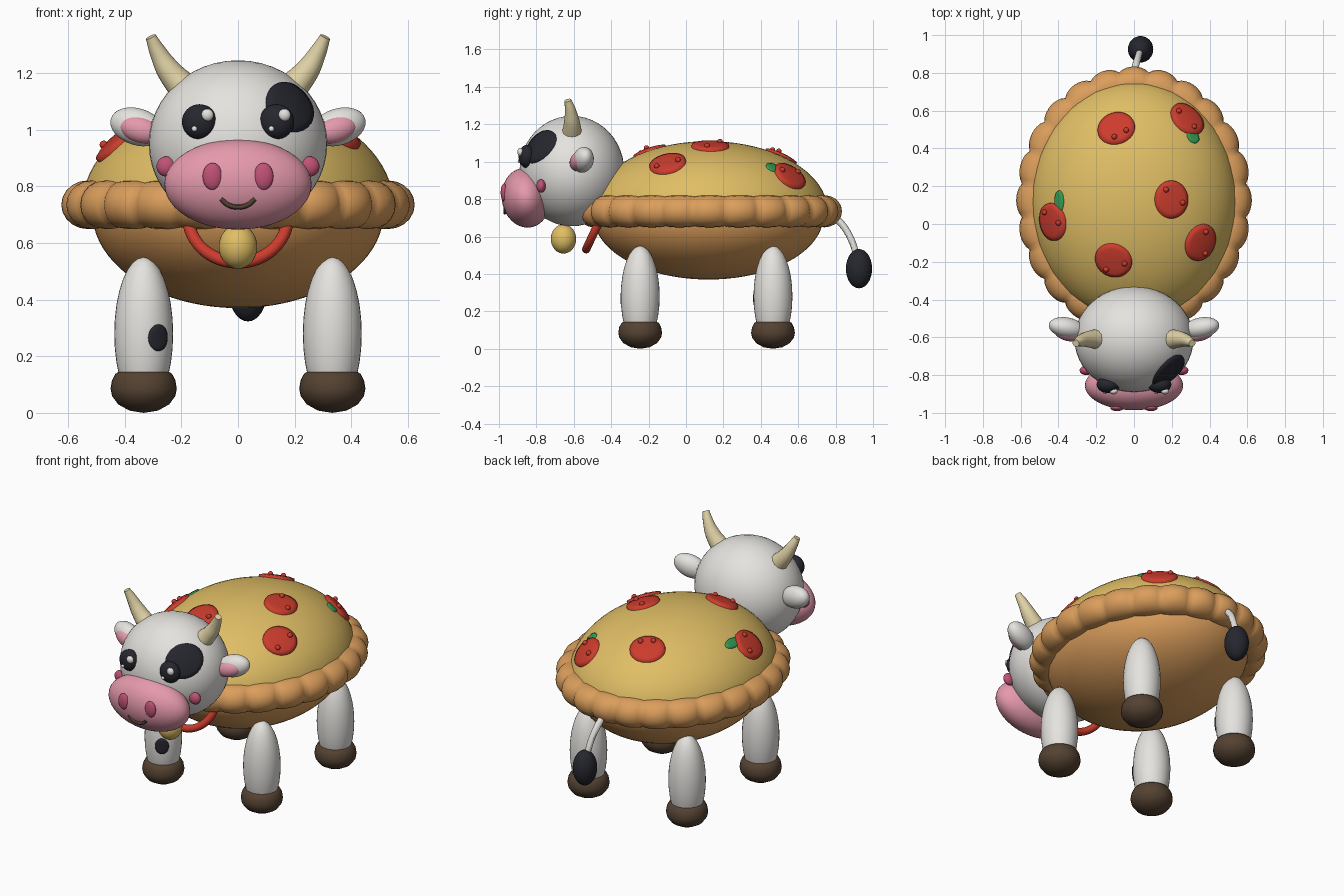
import bpy, bmesh, math
from mathutils import Vector

if "Cube" in bpy.data.objects:
    bpy.data.objects.remove(bpy.data.objects["Cube"])


def material(name, r, g, b):
    m = bpy.data.materials.new(name)
    lin = [((c / 255 + 0.055) / 1.055) ** 2.4 for c in (r, g, b)]
    m.diffuse_color = (*lin, 1)
    m.use_nodes = True
    m.node_tree.nodes["Principled BSDF"].inputs["Base Color"].default_value = m.diffuse_color
    return m


WHITE = material("white", 229, 227, 223)
BLACK = material("black", 38, 39, 47)
PINK = material("pink", 229, 153, 172)
ROSE = material("rose", 192, 82, 118)
CHEESE = material("cheese_yellow", 224, 190, 101)
CRUST = material("crust_brown", 219, 158, 92)
RED = material("red", 204, 60, 45)
HOOF = material("hoof_brown", 84, 66, 50)
HORN = material("horn_cream", 224, 210, 166)
GREEN = material("green", 52, 155, 85)


def finish(ob, name, mat):
    ob.name = name
    ob.data.materials.clear()
    ob.data.materials.append(mat)
    for p in ob.data.polygons:
        p.use_smooth = True
    return ob


def from_bmesh(bm, name, mat):
    bmesh.ops.remove_doubles(bm, verts=bm.verts, dist=1e-5)
    bmesh.ops.recalc_face_normals(bm, faces=bm.faces)
    me = bpy.data.meshes.new(name)
    bm.to_mesh(me)
    bm.free()
    ob = bpy.data.objects.new(name, me)
    bpy.context.collection.objects.link(ob)
    return finish(ob, name, mat)


def ellipsoid(name, mat, loc, radii, rot=(0, 0, 0), seg=32):
    bpy.ops.mesh.primitive_uv_sphere_add(segments=seg, ring_count=seg // 2,
                                         location=loc, rotation=rot)
    ob = bpy.context.object
    ob.scale = radii
    return finish(ob, name, mat)


def lathe(name, mat, loc, profile, sx=1, sy=1, seg=64):
    """Spin (radius, height) points around z, stretched by sx and sy."""
    bm = bmesh.new()
    rings = [[bm.verts.new((loc[0] + r * sx * math.cos(a), loc[1] + r * sy * math.sin(a), loc[2] + z))
              for a in (2 * math.pi * i / seg for i in range(seg))]
             for r, z in profile]
    for lo, hi in zip(rings, rings[1:]):
        for i in range(seg):
            j = (i + 1) % seg
            bm.faces.new((lo[i], lo[j], hi[j], hi[i]))
    return from_bmesh(bm, name, mat)


def tube(name, mat, points):
    """Smooth round tube through (x, y, z, radius) points."""
    cu = bpy.data.curves.new(name, 'CURVE')
    cu.dimensions = '3D'
    cu.bevel_depth = 1
    cu.bevel_resolution = 4
    cu.use_fill_caps = True
    sp = cu.splines.new('BEZIER')
    sp.bezier_points.add(len(points) - 1)
    for bp, (x, y, z, r) in zip(sp.bezier_points, points):
        bp.co = (x, y, z)
        bp.radius = r
        bp.handle_left_type = bp.handle_right_type = 'AUTO'
    ob = bpy.data.objects.new(name, cu)
    bpy.context.collection.objects.link(ob)
    bpy.ops.object.select_all(action='DESELECT')
    ob.select_set(True)
    bpy.context.view_layer.objects.active = ob
    bpy.ops.object.convert(target='MESH')
    ob = finish(bpy.context.object, name, mat)
    bpy.ops.object.shade_smooth_by_angle()
    return ob


def on_surface(p, c, r, h):
    """Push a point onto an ellipsoid, then h outward along its normal."""
    d = Vector([(p[i] - c[i]) / r[i] for i in range(3)]).normalized()
    n = Vector([d[i] / r[i] for i in range(3)]).normalized()
    return Vector([c[i] + d[i] * r[i] for i in range(3)]) + n * h, n


def patch(name, mat, at, c, r, a, b, h=0.005, turn=0, seg=32):
    """Round plate a by b that hugs an ellipsoid; returns a point finder."""
    mid, n = on_surface(at, c, r, 0)
    u = Vector((0, 0, 1)).cross(n).normalized()
    v = n.cross(u)
    u, v = u * math.cos(turn) + v * math.sin(turn), v * math.cos(turn) - u * math.sin(turn)

    def spot(rho, ang, lift):
        return on_surface(mid + u * a * rho * math.cos(ang) + v * b * rho * math.sin(ang), c, r, lift)[0]
    bm = bmesh.new()
    rings = [[bm.verts.new(spot(rho, 2 * math.pi * i / seg, lift)) for i in range(seg)]
             for rho, lift in ((0.02, h), (0.35, h), (0.7, h), (0.94, h * 0.8), (1, -0.01))]
    bm.faces.new(rings[0])
    for lo, hi in zip(rings, rings[1:]):
        for i in range(seg):
            j = (i + 1) % seg
            bm.faces.new((lo[i], hi[i], hi[j], lo[j]))
    from_bmesh(bm, name, mat)
    return spot


# Pie body: cheese dome and crust bowl
quarter = [math.pi / 2 * i / 20 for i in range(21)]
DOME_C, DOME_R = (0, 0.12, 0.73), (0.55, 0.64, 0.38)
lathe("cheese_dome", CHEESE, DOME_C, [(math.cos(t), 0.38 * math.sin(t)) for t in quarter], 0.55, 0.64)
lathe("crust_bowl", CRUST, (0, 0.12, 0.71),
      [(math.cos(t), -0.34 * math.sin(t)) for t in quarter], 0.515, 0.615)

# Scalloped crust rim
bm = bmesh.new()
NU, NV = 192, 20
rim = []
for i in range(NU):
    a = 2 * math.pi * i / NU
    bump = abs(math.cos(12 * a)) ** 0.7
    ring = []
    for j in range(NV):
        t = 2 * math.pi * j / NV
        side = (0.068 + 0.026 * bump) * math.cos(t)
        up = (0.079 + 0.007 * bump) * math.sin(t)
        ring.append(bm.verts.new(((0.53 + side) * math.cos(a), 0.125 + (0.615 + side) * math.sin(a), 0.735 + up)))
    rim.append(ring)
for i in range(NU):
    for j in range(NV):
        k, l = (i + 1) % NU, (j + 1) % NV
        bm.faces.new((rim[i][j], rim[k][j], rim[k][l], rim[i][l]))
from_bmesh(bm, "crust_rim", CRUST)

# Pepperoni slices with small nubs, and basil leaves
for x, y, a1, a2 in ((-0.095, 0.51, 1.2, 2.4), (0.285, 0.56, 0.3, 2.6), (0.20, 0.13, 0.6, 4.4),
                     (-0.435, 0.01, 1.4, 3.6), (0.355, -0.10, 0.2, 4.0), (-0.11, -0.195, 0.3, 4.5)):
    z = 0.73 + 0.38 * math.sqrt(max(0.02, 1 - (x / 0.55) ** 2 - ((y - 0.12) / 0.64) ** 2))
    spot = patch("pepperoni", RED, (x, y, z), DOME_C, DOME_R, 0.105, 0.095, 0.016)
    for ang in (a1, a2):
        ellipsoid("pepperoni_nub", RED, spot(0.6, ang, 0.018), (0.015,) * 3, seg=12)
patch("basil_leaf", GREEN, (-0.375, 0.12, 0.98), DOME_C, DOME_R, 0.06, 0.03, 0.008)
patch("basil_leaf", GREEN, (0.315, 0.465, 0.97), DOME_C, DOME_R, 0.04, 0.035, 0.008)

# Head, muzzle and dark eye patch
HEAD_C, HEAD_R = (0, -0.61, 0.95), (0.315, 0.28, 0.295)
ellipsoid("head", WHITE, HEAD_C, HEAD_R, seg=48)
ellipsoid("muzzle", PINK, (0, -0.855, 0.807), (0.26, 0.13, 0.16), (0.15, 0, 0), 48)
patch("eye_patch", BLACK, (0.19, -0.785, 1.085), HEAD_C, HEAD_R, 0.125, 0.105, 0.006, 0.5)

# Smile
tube("mouth", HOOF, [(x, y, z, 0.009) for x, y, z in
     ((-0.06, -0.968, 0.757), (-0.035, -0.968, 0.735), (0, -0.968, 0.727),
      (0.035, -0.968, 0.735), (0.06, -0.968, 0.757))])

# Mirrored face parts, ears, horns and legs
HOOF_PROFILE = [(0, 0), (0.05, 0.008), (0.09, 0.03), (0.112, 0.06), (0.117, 0.085),
                (0.112, 0.115), (0.1, 0.138), (0.085, 0.147), (0, 0.148)]
for s in (-1, 1):
    ellipsoid("eye", BLACK, (s * 0.136, -0.85, 1.028), (0.062, 0.045, 0.062))
    ellipsoid("eye_glint", WHITE, (s * 0.136 + 0.028, -0.886, 1.052), (0.022, 0.016, 0.022), seg=16)
    ellipsoid("eye_small_glint", WHITE, (s * 0.136 - 0.018, -0.892, 1.003), (0.01, 0.008, 0.01), seg=12)
    ellipsoid("nostril", ROSE, (s * 0.09, -0.973, 0.835), (0.035, 0.018, 0.048), seg=20)
    ellipsoid("cheek", ROSE, (s * 0.252, -0.775, 0.87), (0.036, 0.025, 0.036), seg=20)
    ellipsoid("ear", WHITE, (s * 0.355, -0.55, 1.01), (0.1, 0.055, 0.065), (0, -s * 0.3, s * 0.2))
    ellipsoid("inner_ear", PINK, (s * 0.347, -0.582, 1.0), (0.075, 0.038, 0.046), (0, -s * 0.3, s * 0.2))
    tube("horn", HORN, [(s * 0.185, -0.61, 1.14, 0.056), (s * 0.245, -0.61, 1.21, 0.043),
                        (s * 0.283, -0.618, 1.275, 0.03), (s * 0.308, -0.632, 1.328, 0.019)])
    for y in (-0.245, 0.465):
        leg_c, leg_r = (s * 0.333, y, 0.28), (0.104, 0.104, 0.27)
        ellipsoid("leg", WHITE, leg_c, leg_r)
        lathe("hoof", HOOF, (s * 0.333, y, 0), HOOF_PROFILE, seg=32)
        if s < 0:
            patch("leg_spot", BLACK, (-0.28, y - 0.09, 0.265), leg_c, leg_r, 0.043, 0.05)

# Collar and bell
bpy.ops.mesh.primitive_torus_add(major_segments=48, minor_segments=12, major_radius=0.175,
                                 minor_radius=0.022, location=(0, -0.46, 0.69),
                                 rotation=(math.radians(65), 0, 0))
finish(bpy.context.object, "collar", RED)
ellipsoid("bell", CHEESE, (0, -0.655, 0.587), (0.068, 0.068, 0.078))

# Tail with dark tuft
tube("tail", WHITE, [(0, 0.75, 0.73, 0.019), (0.005, 0.82, 0.68, 0.019),
                     (0.022, 0.885, 0.58, 0.018), (0.033, 0.92, 0.46, 0.017)])
ellipsoid("tail_tuft", BLACK, (0.035, 0.925, 0.428), (0.067, 0.07, 0.105))
